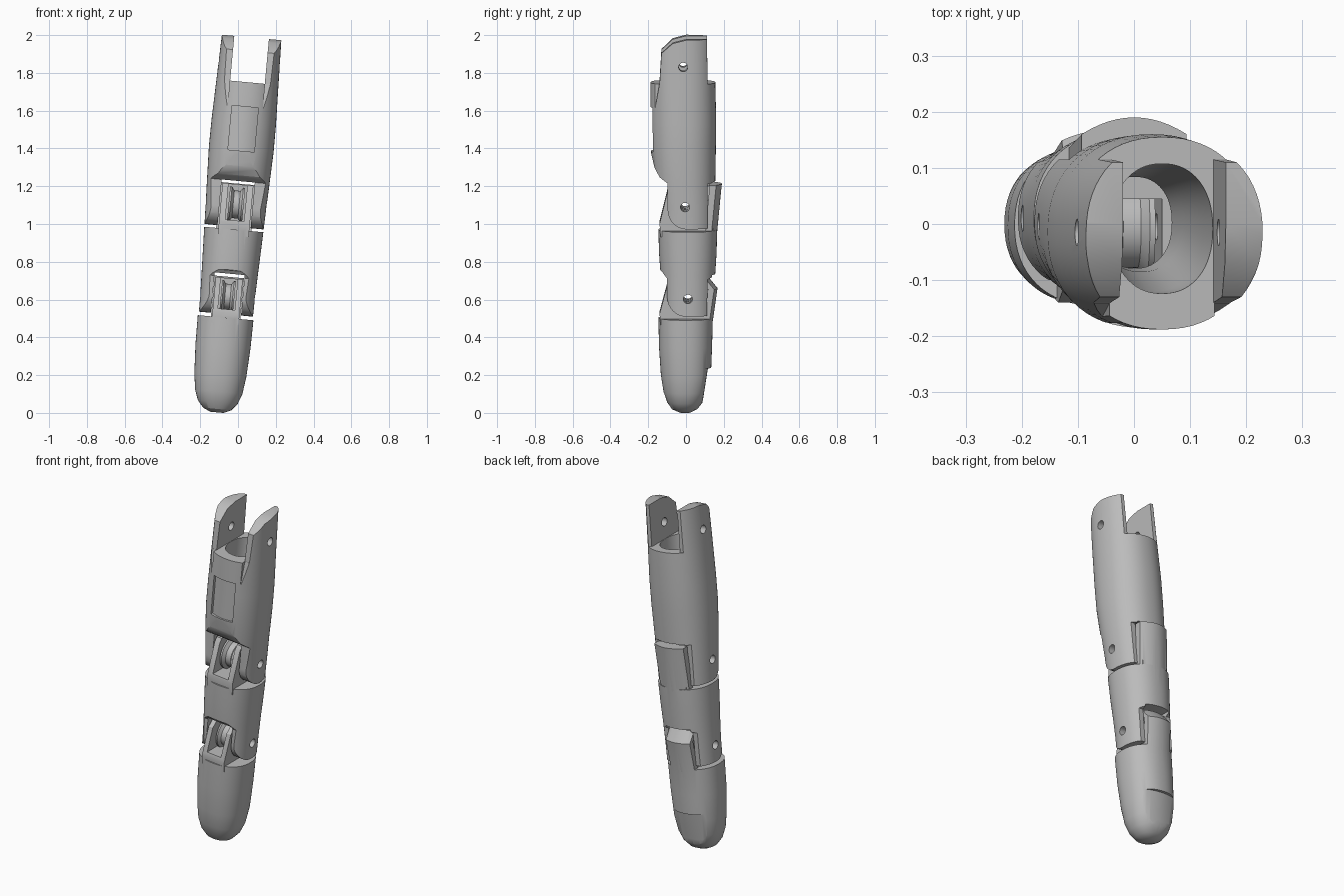
import bpy, bmesh, math
from mathutils import Matrix

cube = bpy.data.objects.get("Cube")
if cube:
    bpy.data.objects.remove(cube, do_unlink=True)

grey = bpy.data.materials.new("light grey plastic")
grey.use_nodes = True
grey.diffuse_color = (0.5, 0.5, 0.5, 1)
grey.node_tree.nodes["Principled BSDF"].inputs["Base Color"].default_value = (0.5, 0.5, 0.5, 1)


def loft(name, sections):
    """Closed solid through sections that share a point count."""
    bm = bmesh.new()
    rows = [[bm.verts.new(p) for p in s] for s in sections]
    n = len(rows[0])
    for a, b in zip(rows, rows[1:]):
        for i in range(n):
            j = (i + 1) % n
            bm.faces.new((a[i], a[j], b[j], b[i]))
    bm.faces.new(rows[0][::-1])
    bm.faces.new(rows[-1])
    bmesh.ops.recalc_face_normals(bm, faces=bm.faces)
    me = bpy.data.meshes.new(name)
    bm.to_mesh(me)
    bm.free()
    ob = bpy.data.objects.new(name, me)
    bpy.context.collection.objects.link(ob)
    me.materials.append(grey)
    return ob


def power(v, e):
    return math.copysign(abs(v) ** e, v)


def shell(name, rings, e=0.9, n=64):
    """Rounded body from rings of (height, front y, back y, half width)."""
    out = []
    for z, y0, y1, r in rings:
        ring = []
        for i in range(n):
            a = math.tau * i / n
            ring.append((r * power(math.cos(a), e),
                         (y0 + y1) / 2 + (y1 - y0) / 2 * power(math.sin(a), e), z))
        out.append(ring)
    return loft(name, out)


def side_profile(name, pts, x0, x1):
    """Side (y, z) outline extruded across the width."""
    return loft(name, [[(x, y, z) for y, z in pts] for x in (x0, x1)])


def box(x0, x1, y0, y1, z0, z1):
    return side_profile("cutter", [(y0, z0), (y1, z0), (y1, z1), (y0, z1)], x0, x1)


def discs(name, y, z, steps, n=32):
    """Turned solid about the sideways axis from (x, radius) steps."""
    return loft(name, [[(x, y + r * math.cos(math.tau * i / n), z + r * math.sin(math.tau * i / n))
                        for i in range(n)] for x, r in steps])


def arc_plate(name, half, rows, drop, n=12):
    """Curved plate: rows of (height, inner y, crown y); the crown falls by drop at the sides."""
    out = []
    for z, inner, crown in rows:
        sec = [(-half, inner, z), (half, inner, z)]
        for i in range(n + 1):
            t = 1 - 2 * i / n
            sec.append((half * t, crown - drop * t * t, z))
        out.append(sec)
    return loft(name, out)


def combine(ob, other, op):
    m = ob.modifiers.new(op, "BOOLEAN")
    m.operation, m.object, m.solver = op, other, "EXACT"
    bpy.context.view_layer.objects.active = ob
    bpy.ops.object.modifier_apply(modifier=m.name)
    bpy.data.objects.remove(other, do_unlink=True)


def cut(ob, other):
    combine(ob, other, "DIFFERENCE")


def pin_hole(ob, y, z):
    cut(ob, discs("cutter", y, z, [(-0.4, 0.024), (0.4, 0.024)], 20))


def corner(y, z, r):
    """Rounded front lower corner of a hinge prong."""
    return [(y - r * math.cos(a), z - r * math.sin(a))
            for a in [math.pi / 2 * i / 8 for i in range(9)]]


def add_knuckle(ob, profile, half, channel, floor, y, z, r):
    """Hinge tongue with side fins and a grooved pulley between them."""
    tongue = side_profile("tongue", profile, -half, half)
    cut(tongue, box(-channel, channel, -0.3, 0.045, floor, z + 0.3))
    w = channel * 0.8
    pulley = discs("pulley", y, z, [(-w, r), (-w * 0.75, r), (-w * 0.4, r * 0.8),
                                    (w * 0.4, r * 0.8), (w * 0.75, r), (w, r)])
    combine(tongue, pulley, "UNION")
    combine(ob, tongue, "UNION")


# Base segment: rounded sleeve trimmed to its side outline
base = shell("base_segment", [
    (0.95, -0.15, 0.155, 0.156), (1.10, -0.155, 0.155, 0.161), (1.23, -0.172, 0.155, 0.166),
    (1.40, -0.186, 0.158, 0.172), (1.55, -0.188, 0.16, 0.171), (1.75, -0.188, 0.155, 0.165),
    (2.03, -0.185, 0.15, 0.157)])
outline = [(0.115, 0.987), (0.115, 1.225), (0.25, 1.225), (0.25, 1.755), (0.115, 1.755),
           (0.11, 1.993), (0, 1.993), (-0.07, 1.975), (-0.13, 1.92), (-0.14, 1.755),
           (-0.25, 1.755), (-0.25, 1.42), (-0.185, 1.38), (-0.167, 1.31), (-0.14, 1.26),
           (-0.097, 1.23)] + corner(0.003, 1.087, 0.1)
combine(base, side_profile("outline", outline, -0.3, 0.3), "INTERSECT")
# Forks at both ends, tendon passage and the flats in front of the upper prongs
cut(base, box(-0.092, 0.092, -0.4, 0.4, 1.755, 2.2))
cut(base, box(-0.088, 0.088, -0.4, 0.4, 0.8, 1.23))
cut(base, shell("passage", [(1.15, -0.075, 0.08, 0.06), (1.35, -0.085, 0.09, 0.075),
                            (1.6, -0.12, 0.105, 0.088), (1.8, -0.125, 0.108, 0.0915)]))
for s in (-1, 1):
    cut(base, side_profile("cutter", [(-0.3, 1.6), (-0.168, 1.6), (-0.14, 1.76), (-0.14, 1.95),
                                      (-0.3, 1.95)], *sorted((s * 0.094, s * 0.3))))
# Shallow panel recess on the front
recess = arc_plate("recess", 0.07, [(1.39, -0.3, -0.175), (1.625, -0.3, -0.176)], -0.016)
cut(base, recess)
pin_hole(base, -0.005, 1.105)
pin_hole(base, -0.015, 1.85)

# Middle segment
middle = shell("middle_segment", [
    (0.48, -0.13, 0.15, 0.143), (0.62, -0.13, 0.152, 0.145), (0.74, -0.135, 0.155, 0.149),
    (0.85, -0.143, 0.162, 0.153), (0.972, -0.146, 0.165, 0.157)])
outline = [(0.11, 0.522), (0.115, 0.715), (0.135, 0.725), (0.25, 0.765), (0.25, 1.05),
           (-0.25, 1.05), (-0.25, 0.79), (-0.128, 0.755), (-0.1, 0.72)] + corner(0, 0.622, 0.1)
combine(middle, side_profile("outline", outline, -0.3, 0.3), "INTERSECT")
cut(middle, box(-0.08, 0.08, -0.4, 0.4, 0.4, 0.737))
add_knuckle(middle, [(-0.135, 0.94), (-0.14, 1.01), (-0.097, 1.185), (-0.08, 1.212),
                     (0.15, 1.212), (0.145, 0.94)], 0.082, 0.05, 1.02, -0.005, 1.105, 0.092)
combine(middle, arc_plate("knuckle_plate", 0.094, [(0.95, 0.10, 0.164), (1.18, 0.122, 0.186),
                                                   (1.216, 0.122, 0.19)], 0.03), "UNION")
pin_hole(middle, -0.005, 1.105)
pin_hole(middle, 0.01, 0.615)

# Fingertip segment
tip = shell("fingertip", [
    (0.0, -0.035, 0.025, 0.035), (0.018, -0.075, 0.06, 0.075), (0.055, -0.1, 0.09, 0.106),
    (0.11, -0.119, 0.113, 0.126), (0.2, -0.133, 0.132, 0.138), (0.35, -0.143, 0.138, 0.146),
    (0.503, -0.146, 0.142, 0.148)])
# Recessed nail bed at the back
cut(tip, arc_plate("nail_bed", 0.13, [(-0.05, 0.3, 0.068), (0.08, 0.3, 0.092),
                                      (0.24, 0.3, 0.117)], 0.028))
add_knuckle(tip, [(-0.135, 0.47), (-0.14, 0.53), (-0.1, 0.68), (-0.065, 0.713),
                  (0.112, 0.713), (0.13, 0.66), (0.125, 0.47)], 0.072, 0.045, 0.548, 0.01, 0.615, 0.085)
combine(tip, arc_plate("knuckle_plate", 0.078, [(0.48, 0.09, 0.141), (0.66, 0.118, 0.167),
                                                (0.72, 0.095, 0.118)], 0.018), "UNION")
pin_hole(tip, 0.01, 0.615)

# Lean the finger sideways and shade it
lean = Matrix.Translation((-0.112, 0, 0.003)) @ Matrix.Rotation(0.0925, 4, "Y")
for ob in (base, middle, tip):
    ob.data.transform(lean)
    bpy.ops.object.select_all(action="DESELECT")
    ob.select_set(True)
    bpy.context.view_layer.objects.active = ob
    bpy.ops.object.shade_smooth_by_angle(angle=math.radians(30))
